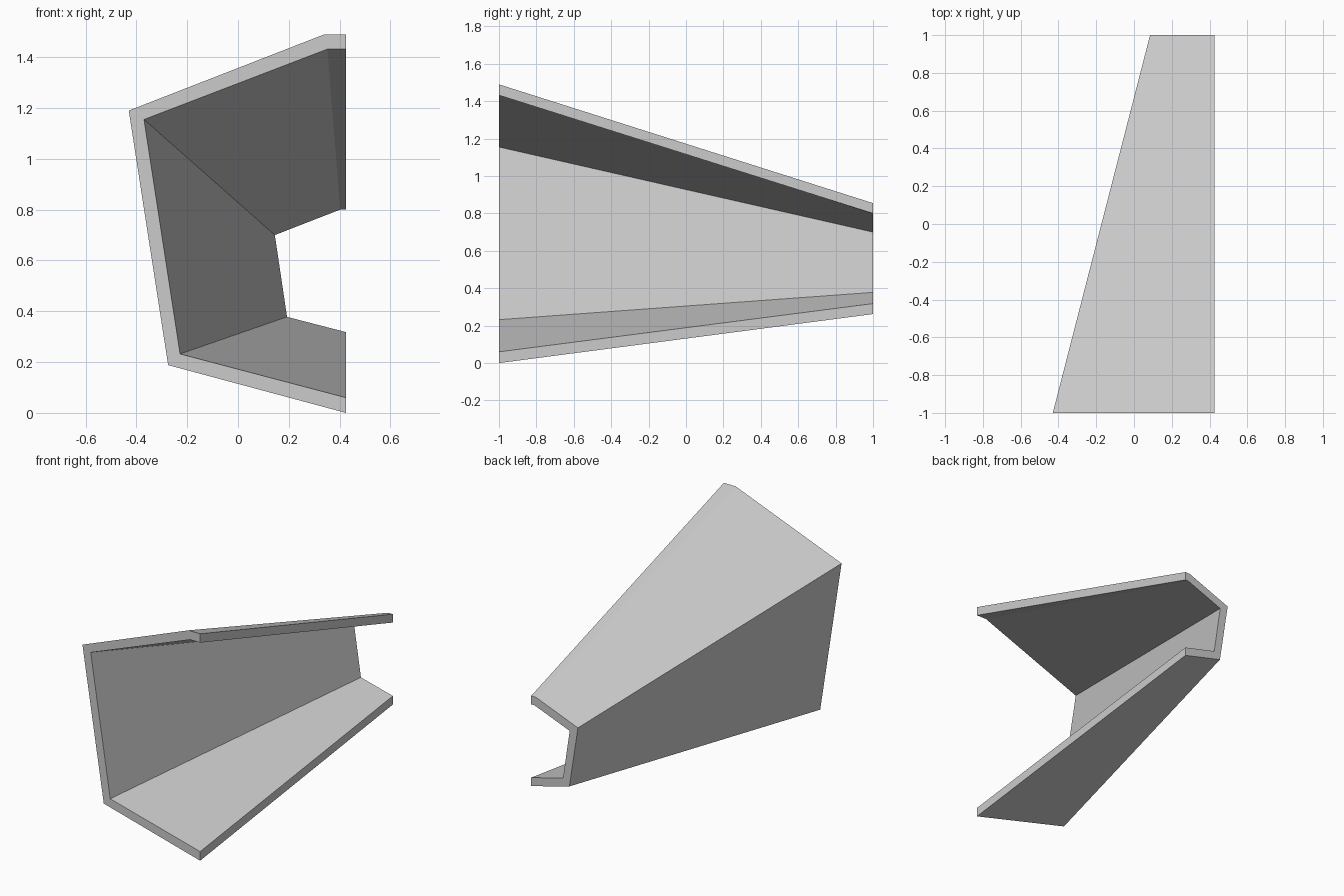
import bpy
import bmesh

if "Cube" in bpy.data.objects:
    bpy.data.objects.remove(bpy.data.objects["Cube"])

grey = bpy.data.materials.new("light grey")
grey.diffuse_color = (0.6, 0.6, 0.6, 1)
grey.use_nodes = True
grey.node_tree.nodes["Principled BSDF"].inputs["Base Color"].default_value = grey.diffuse_color

# Cross-sections (x, z) of the channel: outer skin then inner skin, top edge to bottom edge
FRONT_OUTER = [(0.425, 1.49), (0.34, 1.49), (-0.43, 1.19), (-0.275, 0.188), (0.425, 0.0)]
FRONT_INNER = [(0.425, 1.432), (0.352, 1.432), (-0.37, 1.155), (-0.228, 0.232), (0.425, 0.06)]
BACK_OUTER = [(0.425, 0.855), (0.39, 0.855), (0.085, 0.736), (0.147, 0.335), (0.425, 0.262)]
BACK_INNER = [(0.425, 0.8), (0.402, 0.8), (0.145, 0.70), (0.193, 0.378), (0.425, 0.318)]


def tapered_channel(name, front, back, y0, y1, material):
    """Loft a folded sheet between two closed end profiles."""
    bm = bmesh.new()
    rings = []
    for (outer, inner), y in ((front, y0), (back, y1)):
        rings.append([bm.verts.new((x, y, z)) for x, z in outer + inner[::-1]])
    a, b = rings
    n = len(a)
    # Walls, flanges and lip edges
    for i in range(n):
        j = (i + 1) % n
        bm.faces.new((a[i], a[j], b[j], b[i]))
    # End faces, one quad per fold
    for r in rings:
        for i in range(n // 2 - 1):
            bm.faces.new((r[i], r[i + 1], r[n - 2 - i], r[n - 1 - i]))
    bmesh.ops.recalc_face_normals(bm, faces=bm.faces)
    mesh = bpy.data.meshes.new(name)
    bm.to_mesh(mesh)
    bm.free()
    mesh.materials.append(material)
    obj = bpy.data.objects.new(name, mesh)
    bpy.context.collection.objects.link(obj)
    return obj


# Tapered half shell, open along its right side
tapered_channel("tapered_channel", (FRONT_OUTER, FRONT_INNER),
                (BACK_OUTER, BACK_INNER), -1.0, 1.0, grey)
